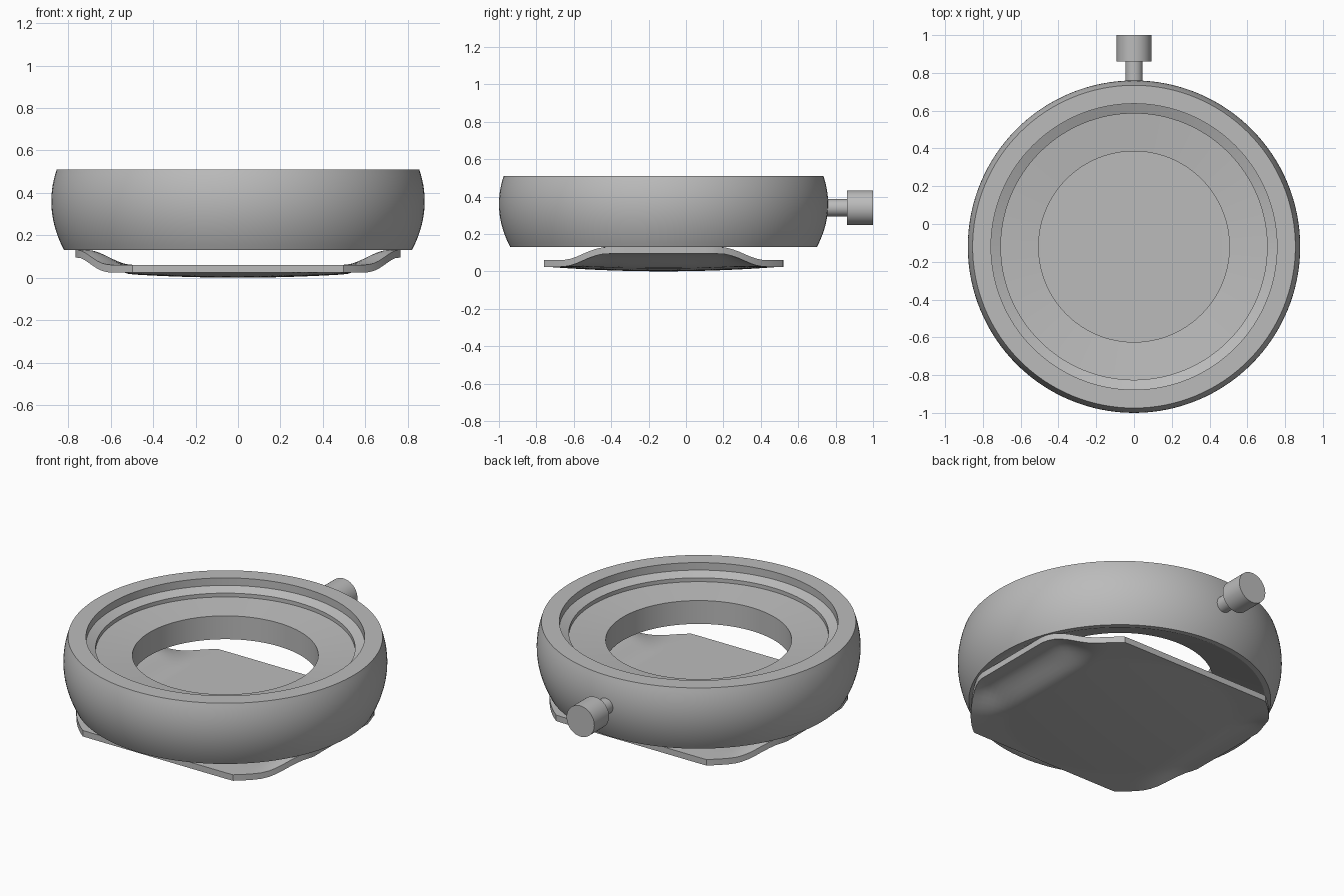
import bpy, bmesh, math
from mathutils import Matrix

cube = bpy.data.objects.get("Cube")
if cube:
    bpy.data.objects.remove(cube, do_unlink=True)

CENTRE_Y = -0.12
SEGMENTS = 128

steel = bpy.data.materials.new("grey steel")
steel.use_nodes = True
GREY = (0.5, 0.5, 0.5, 1)
steel.diffuse_color = GREY
steel.node_tree.nodes["Principled BSDF"].inputs["Base Color"].default_value = GREY


def finish(bm, name):
    """Turn a bmesh into a smooth shaded object with sharp edges kept."""
    bmesh.ops.recalc_face_normals(bm, faces=bm.faces)
    mesh = bpy.data.meshes.new(name)
    bm.to_mesh(mesh)
    bm.free()
    mesh.materials.append(steel)
    obj = bpy.data.objects.new(name, mesh)
    bpy.context.collection.objects.link(obj)
    bpy.ops.object.select_all(action="DESELECT")
    obj.select_set(True)
    bpy.context.view_layer.objects.active = obj
    bpy.ops.object.shade_smooth_by_angle(angle=math.radians(20))
    return obj


def bridge(bm, loops, closed):
    """Join consecutive vertex loops with quads."""
    count = len(loops[0])
    pairs = list(zip(loops, loops[1:]))
    if closed:
        pairs.append((loops[-1], loops[0]))
    for a, b in pairs:
        for i in range(count):
            j = (i + 1) % count
            bm.faces.new((a[i], a[j], b[j], b[i]))


def ease(value, start, end):
    t = min(max((value - start) / (end - start), 0), 1)
    return t * t * (3 - 2 * t)


# Case ring: bulging outer wall, stepped seat on top, open middle
def make_case():
    profile = []
    for i in range(17):
        z = 0.13 + 0.38 * i / 16
        profile.append((0.88 - 1.134 * (z - 0.36) ** 2, z))
    profile += [(0.757, 0.51), (0.757, 0.465), (0.705, 0.443), (0.705, 0.42),
                (0.505, 0.40), (0.505, 0.26), (0.79, 0.13)]
    bm = bmesh.new()
    angles = [2 * math.pi * i / SEGMENTS for i in range(SEGMENTS)]
    loops = [[bm.verts.new((r * math.cos(a), r * math.sin(a) + CENTRE_Y, z)) for a in angles]
             for r, z in profile]
    bridge(bm, loops, True)
    finish(bm, "case_ring")


# Back plate: trimmed disc with a shallow dome below and two raised flanks
def make_plate():
    rings = 28
    bm = bmesh.new()

    def lift(x, y):
        return 0.07 * ease(abs(x), 0.5, 0.71) * (1 - ease(abs(y), 0.3, 0.56))

    def top(x, y):
        return 0.06 + lift(x, y)

    def bottom(x, y):
        dome = 0.024 * max(0, 1 - (math.hypot(x, y) / 0.62) ** 2)
        return 0.024 - dome + lift(x, y)

    def loop(fraction, height):
        verts = []
        for i in range(SEGMENTS):
            a = 2 * math.pi * (i + 0.5) / SEGMENTS
            c, s = math.cos(a), math.sin(a)
            r = fraction * min(0.81, 0.765 / abs(c), 0.64 / abs(s))
            x, y = r * c, r * s
            verts.append(bm.verts.new((x, y + CENTRE_Y, height(x, y))))
        return verts

    fractions = [i / rings for i in range(1, rings + 1)]
    loops = [loop(f, bottom) for f in fractions]
    loops += [loop(f, top) for f in reversed(fractions)]
    bridge(bm, loops, False)
    bm.faces.new(loops[0])
    bm.faces.new(loops[-1])
    finish(bm, "back_plate")


# Winding stem and knob: cylinders along y
def make_rod(name, radius, start, end):
    bm = bmesh.new()
    place = Matrix.Translation((0, (start + end) / 2, 0.34)) @ Matrix.Rotation(math.pi / 2, 4, "X")
    bmesh.ops.create_cone(bm, cap_ends=True, segments=48, radius1=radius, radius2=radius,
                          depth=end - start, matrix=place)
    finish(bm, name)


make_case()
make_plate()
make_rod("winding_stem", 0.046, 0.70, 0.87)
make_rod("winding_knob", 0.092, 0.86, 1.0)
